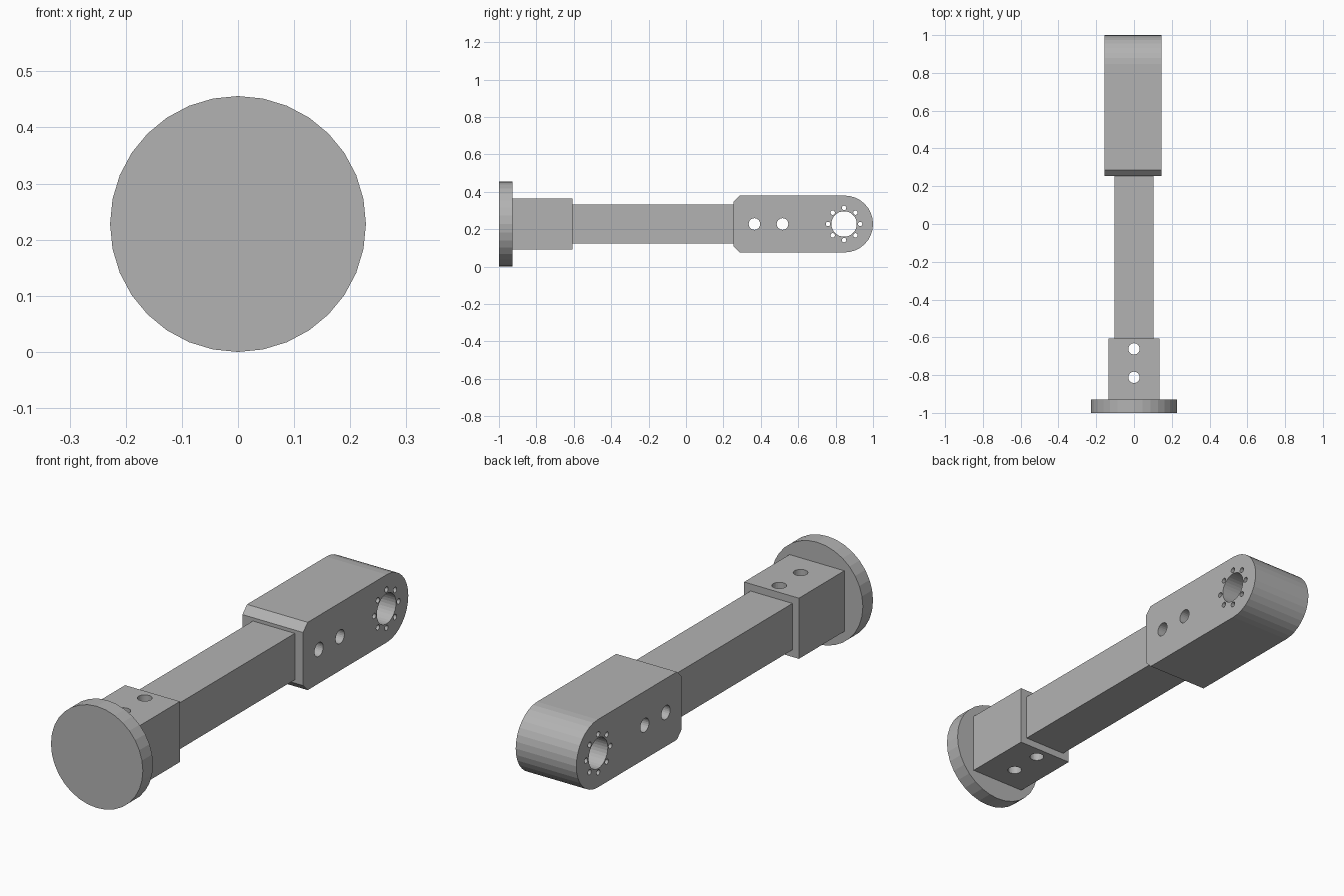
import bpy, bmesh
from math import pi, sin, cos
from mathutils import Matrix, Vector

cube = bpy.data.objects.get("Cube")
if cube:
    bpy.data.objects.remove(cube, do_unlink=True)

MID = 0.228  # height of the arm's axis

grey = bpy.data.materials.new("plain grey")
grey.use_nodes = True
colour = (0.45, 0.45, 0.45, 1)
grey.diffuse_color = colour
grey.node_tree.nodes["Principled BSDF"].inputs["Base Color"].default_value = colour


def finish(name, bm):
    bmesh.ops.recalc_face_normals(bm, faces=bm.faces)
    mesh = bpy.data.meshes.new(name)
    bm.to_mesh(mesh)
    bm.free()
    mesh.materials.append(grey)
    obj = bpy.data.objects.new(name, mesh)
    bpy.context.collection.objects.link(obj)
    return obj


def bar(name, half, y0, y1):
    """Square bar along y."""
    bm = bmesh.new()
    bmesh.ops.create_cube(bm, size=1, matrix=Matrix.Translation((0, (y0 + y1) / 2, MID))
                          @ Matrix.Diagonal((2 * half, y1 - y0, 2 * half, 1)))
    return finish(name, bm)


def cylinder(bm, centre, radius, length, axis, sides):
    turn = Vector(axis).to_track_quat('Z', 'Y').to_matrix().to_4x4()
    bmesh.ops.create_cone(bm, cap_ends=True, segments=sides, radius1=radius, radius2=radius,
                          depth=length, matrix=Matrix.Translation(centre) @ turn)


def drill(obj, holes, axis):
    """Cut round holes, each given as (y, z, radius, sides), through a part."""
    bm = bmesh.new()
    for y, z, radius, sides in holes:
        cylinder(bm, (0, y, z), radius, 1, axis, sides)
    cutter = finish("hole_cutter", bm)
    cutter.hide_render = True
    mod = obj.modifiers.new("holes", 'BOOLEAN')
    mod.operation = 'DIFFERENCE'
    mod.solver = 'EXACT'
    mod.object = cutter
    bpy.context.view_layer.objects.active = obj
    bpy.ops.object.modifier_apply(modifier=mod.name)
    bpy.data.objects.remove(cutter, do_unlink=True)


# Round end flange
bm = bmesh.new()
cylinder(bm, (0, -0.964, MID), MID, 0.072, (0, 1, 0), 32)
finish("end_flange", bm)

# Square socket with two vertical pin holes
socket = bar("flange_socket", 0.136, -0.93, -0.606)
drill(socket, [(y, MID, 0.03, 24) for y in (-0.812, -0.661)], (0, 0, 1))

# Square beam
bar("beam", 0.104, -0.61, 0.26)

# Pivot block: chamfered at the beam, rounded at the far end
R, PIVOT, START, CHAMFER = 0.152, 0.848, 0.254, 0.033
ARC = 16
outline = [(PIVOT + R * cos(a), R * sin(a))
           for a in (pi * i / ARC - pi / 2 for i in range(ARC + 1))]
outline += [(START + CHAMFER, R), (START, R - CHAMFER),
            (START, CHAMFER - R), (START + CHAMFER, -R)]
bm = bmesh.new()
face = bm.faces.new([bm.verts.new((-0.156, y, MID + z)) for y, z in outline])
sweep = bmesh.ops.extrude_face_region(bm, geom=[face])
bmesh.ops.translate(bm, vec=(0.301, 0, 0),
                    verts=[v for v in sweep["geom"] if isinstance(v, bmesh.types.BMVert)])
block = finish("pivot_block", bm)

# Pin holes, pivot bore and its ring of bolt holes
holes = [(y, MID, 0.031, 24) for y in (0.366, 0.516)]
holes.append((0.845, MID, 0.068, 32))
for i in range(8):
    a = i * pi / 4
    holes.append((0.845 + 0.086 * cos(a), MID + 0.086 * sin(a), 0.012, 16))
drill(block, holes, (1, 0, 0))
